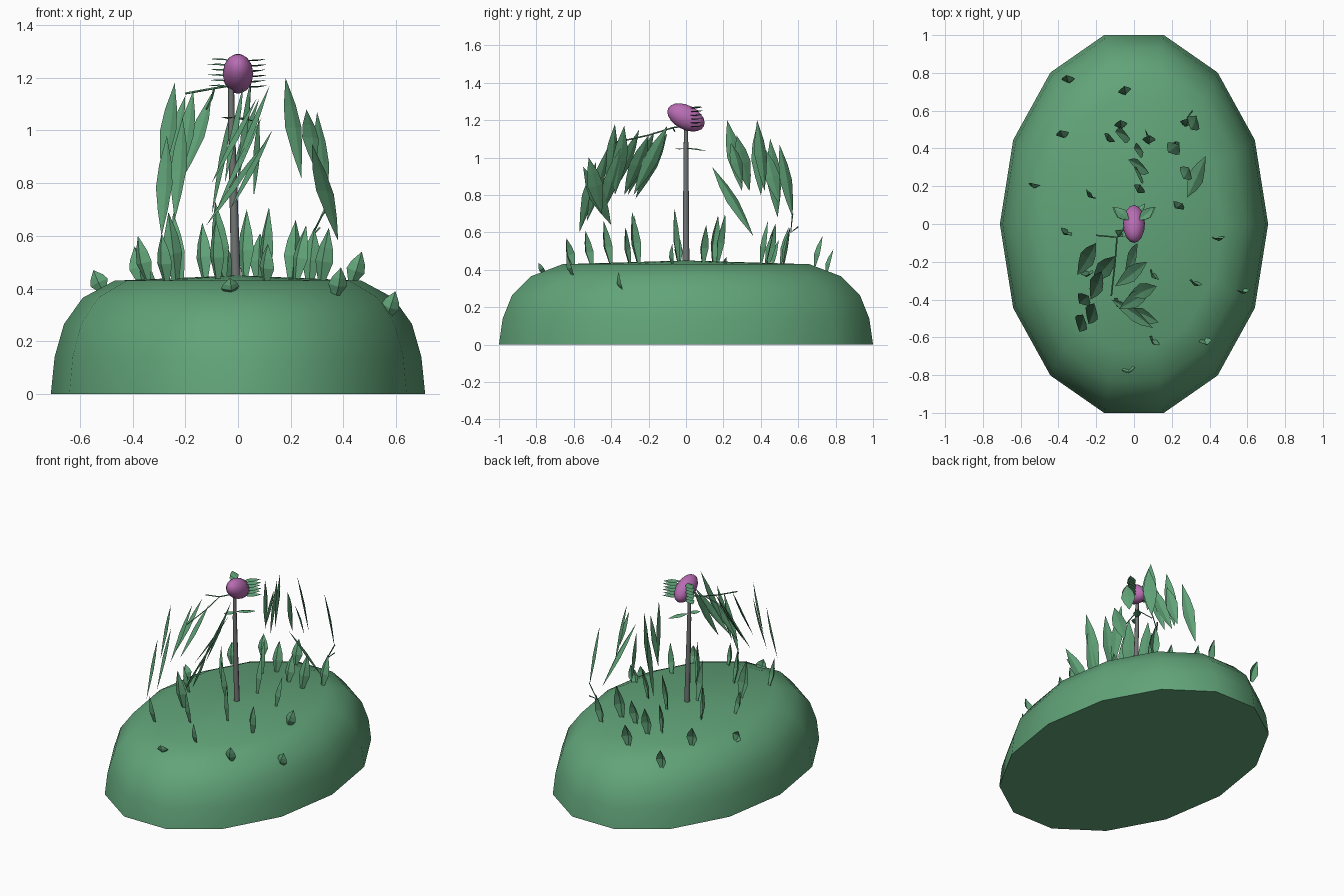
import bpy, bmesh, math, random
from mathutils import Vector, Matrix

if "Cube" in bpy.data.objects:
    bpy.data.objects.remove(bpy.data.objects["Cube"])

random.seed(4)


def material(name, rgb):
    m = bpy.data.materials.new(name)
    m.diffuse_color = (*rgb, 1)
    m.use_nodes = True
    m.node_tree.nodes["Principled BSDF"].inputs["Base Color"].default_value = m.diffuse_color
    return m


GREEN = material("leaf green", (0.12, 0.37, 0.19))
PINK = material("flower pink", (0.48, 0.15, 0.45))
GREY = material("stem grey", (0.17, 0.18, 0.175))


def finish(name, bm, mat, smooth=None):
    mesh = bpy.data.meshes.new(name)
    bm.to_mesh(mesh)
    bm.free()
    mesh.materials.append(mat)
    ob = bpy.data.objects.new(name, mesh)
    bpy.context.collection.objects.link(ob)
    if smooth:
        bpy.ops.object.select_all(action='DESELECT')
        ob.select_set(True)
        bpy.context.view_layer.objects.active = ob
        bpy.ops.object.shade_smooth_by_angle(angle=math.radians(smooth))
    return ob


def leaf(bm, a, b, width, side, shape, fold=0.2):
    """Folded leaf blade from a to b; side is the rough direction of its width."""
    a, b, side = Vector(a), Vector(b), Vector(side)
    axis = (b - a).normalized()
    side = (side - axis * side.dot(axis)).normalized()
    normal = axis.cross(side)
    rows = []
    for t, w in shape:
        c = a.lerp(b, t)
        h = width * w / 2
        rib = bm.verts.new(c - normal * width * fold * w)
        if w == 0:
            rows.append([rib])
        else:
            rows.append([bm.verts.new(c - side * h), rib, bm.verts.new(c + side * h)])
    for p, q in zip(rows, rows[1:]):
        for i in (0, 1):
            if len(p) == 1:
                bm.faces.new((p[0], q[i + 1], q[i]))
            elif len(q) == 1:
                bm.faces.new((p[i], p[i + 1], q[0]))
            else:
                bm.faces.new((p[i], p[i + 1], q[i + 1], q[i]))


def tube(bm, points, radii, sides=8):
    rings = []
    for p, r in zip(points, radii):
        rings.append([bm.verts.new(Vector(p) + Vector((math.cos(k * math.tau / sides),
                      math.sin(k * math.tau / sides), 0)) * r) for k in range(sides)])
    for p, q in zip(rings, rings[1:]):
        for k in range(sides):
            n = (k + 1) % sides
            bm.faces.new((p[k], p[n], q[n], q[k]))
    bm.faces.new(rings[0][::-1])
    bm.faces.new(rings[-1])


# Oval mound with fourteen sides
bm = bmesh.new()
profile = [(1, 0), (0.98, 0.14), (0.93, 0.265), (0.83, 0.365), (0.66, 0.43)]
rings = [[bm.verts.new((0.71 * s * math.cos(k * math.tau / 14),
                        1.0257 * s * math.sin(k * math.tau / 14), z)) for k in range(14)]
         for s, z in profile]
top = bm.verts.new((0, 0, 0.45))
for p, q in zip(rings, rings[1:]):
    for k in range(14):
        n = (k + 1) % 14
        bm.faces.new((p[k], p[n], q[n], q[k]))
for k in range(14):
    bm.faces.new((rings[-1][k], rings[-1][(k + 1) % 14], top))
bm.faces.new(rings[0][::-1])
finish("mound", bm, GREEN, 60)

# Upright stem
bm = bmesh.new()
tube(bm, [(-0.008, 0, 0.44), (-0.018, 0, 0.79), (-0.024, 0, 1.0), (-0.026, 0, 1.17)],
     [0.018, 0.015, 0.013, 0.011])
finish("stem", bm, GREY, 50)

# Thin twigs
for i, path in enumerate([
        [(-0.03, 0, 1.17), (-0.09, -0.07, 1.16), (-0.2, -0.06, 1.14)],
        [(-0.09, -0.07, 1.16), (-0.10, -0.2, 1.12), (-0.12, -0.38, 1.08)],
        [(0.33, 0.57, 0.7), (0.28, 0.56, 0.6), (0.31, 0.6, 0.63)]]):
    curve = bpy.data.curves.new("twig", 'CURVE')
    curve.dimensions = '3D'
    curve.bevel_depth = 0.004
    curve.bevel_resolution = 0
    spline = curve.splines.new('POLY')
    spline.points.add(len(path) - 1)
    for pt, co in zip(spline.points, path):
        pt.co = (*co, 1)
    curve.materials.append(GREEN)
    bpy.context.collection.objects.link(bpy.data.objects.new(f"twig_{i + 1}", curve))

# Tilted flower head
bm = bmesh.new()
bmesh.ops.create_uvsphere(bm, u_segments=16, v_segments=10, radius=1,
                          matrix=Matrix.Translation((0, 0, 1.215))
                          @ Matrix.Rotation(math.radians(-27), 4, 'X')
                          @ Matrix.Diagonal((0.058, 0.107, 0.065, 1)))
finish("flower_head", bm, PINK, 60)

BLADE = [(0, 0), (0.28, 0.75), (0.5, 1), (0.75, 0.6), (1, 0)]
SPROUT = [(0, 0.35), (0.4, 1), (0.65, 0.75), (1, 0)]

# Small leaves stacked on both sides of the head, and a pair under it
bm = bmesh.new()
for s in (-1, 1):
    for i in range(6):
        z = 1.165 + i * 0.02
        leaf(bm, (s * 0.025, 0.02, z), (s * (0.115 - 0.008 * (i % 2)), 0.09, z + 0.006),
             0.055, (-s * 0.6, 1, 0), BLADE, 0.1)
leaf(bm, (-0.02, 0, 1.05), (0.06, 0.11, 1.035), 0.05, (1, -0.6, 0), BLADE, 0.12)
leaf(bm, (-0.02, 0, 1.05), (-0.06, -0.07, 1.05), 0.05, (1, -0.6, 0), BLADE, 0.12)
finish("head_leaves", bm, GREEN)

# Long drooping leaves, each from upper tip to lower tip
center = [((0.07, -0.2, 1.12), (-0.1, -0.33, 0.8)), ((0.12, -0.33, 1.17), (-0.03, -0.38, 0.8)),
          ((0.09, -0.35, 1.05), (-0.08, -0.45, 0.7)), ((0.13, -0.52, 1.0), (-0.03, -0.45, 0.7)),
          ((0.1, -0.55, 0.95), (-0.12, -0.4, 0.64)), ((0.02, -0.1, 1.17), (-0.05, -0.28, 0.8)),
          ((0.05, 0.22, 1.2), (0, 0.3, 0.82)), ((0.08, 0.27, 1.12), (-0.03, 0.34, 0.82)),
          ((0.05, 0.38, 1.18), (0, 0.4, 0.8)), ((-0.02, 0.45, 1.1), (-0.1, 0.49, 0.68)),
          ((0.08, 0.42, 1.05), (0.06, 0.5, 0.75))]
outer = [((-0.24, -0.38, 1.18), (-0.29, -0.42, 0.82)), ((-0.2, -0.1, 1.13), (-0.3, -0.27, 0.78)),
         ((-0.17, -0.25, 1.15), (-0.23, -0.4, 0.8)), ((-0.27, -0.48, 0.98), (-0.29, -0.57, 0.6)),
         ((-0.21, -0.42, 1.05), (-0.24, -0.53, 0.66)), ((-0.1, -0.17, 1.14), (-0.22, -0.31, 0.8)),
         ((0.18, 0.38, 1.2), (0.24, 0.42, 0.82)), ((0.26, 0.24, 1.08), (0.29, 0.3, 0.86)),
         ((0.3, 0.5, 1.07), (0.33, 0.57, 0.68)), ((0.28, 0.14, 0.95), (0.38, 0.36, 0.58))]
bm = bmesh.new()
for a, b in center:
    leaf(bm, a, b, 0.085, (0.3, -1, 0), BLADE, 0.12)
for a, b in outer:
    leaf(bm, a, b, 0.09, (0.75, -0.8, 0), BLADE, 0.12)
finish("drooping_leaves", bm, GREEN)

# Sprouts standing on the mound: x, y, base height, tip height
sprouts = [(-0.35, 0.77, 0.37, 0.51), (-0.05, 0.71, 0.42, 0.58), (0.28, 0.54, 0.42, 0.63),
           (-0.38, 0.48, 0.42, 0.56), (0.21, 0.42, 0.43, 0.66), (-0.53, 0.21, 0.39, 0.47),
           (-0.23, 0.16, 0.43, 0.69), (0.24, 0.10, 0.43, 0.64), (-0.36, -0.04, 0.43, 0.60),
           (0.45, -0.07, 0.42, 0.54), (0.33, -0.31, 0.42, 0.63), (0.58, -0.35, 0.29, 0.39),
           (0.38, -0.62, 0.37, 0.48), (-0.03, -0.77, 0.38, 0.44), (-0.25, -0.26, 0.43, 0.69),
           (0.11, -0.27, 0.43, 0.71), (0.11, -0.62, 0.42, 0.57), (-0.28, -0.52, 0.42, 0.61),
           (-0.13, 0.46, 0.43, 0.65), (-0.07, 0.53, 0.43, 0.63), (0.08, 0.45, 0.43, 0.61),
           (-0.07, -0.05, 0.44, 0.73), (0.03, 0.19, 0.44, 0.7), (-0.08, -0.42, 0.43, 0.66)]
bm = bmesh.new()
for x, y, z0, z1 in sprouts:
    out = Vector((x, y, 0)).normalized() * 0.02
    turn = random.uniform(-0.7, 0.7)
    leaf(bm, (x - out.x, y - out.y, z0), (x + out.x, y + out.y, z1), 0.072,
         (math.cos(turn), -math.sin(turn) - 0.3, 0), SPROUT, 0.3)
finish("sprouts", bm, GREEN)
